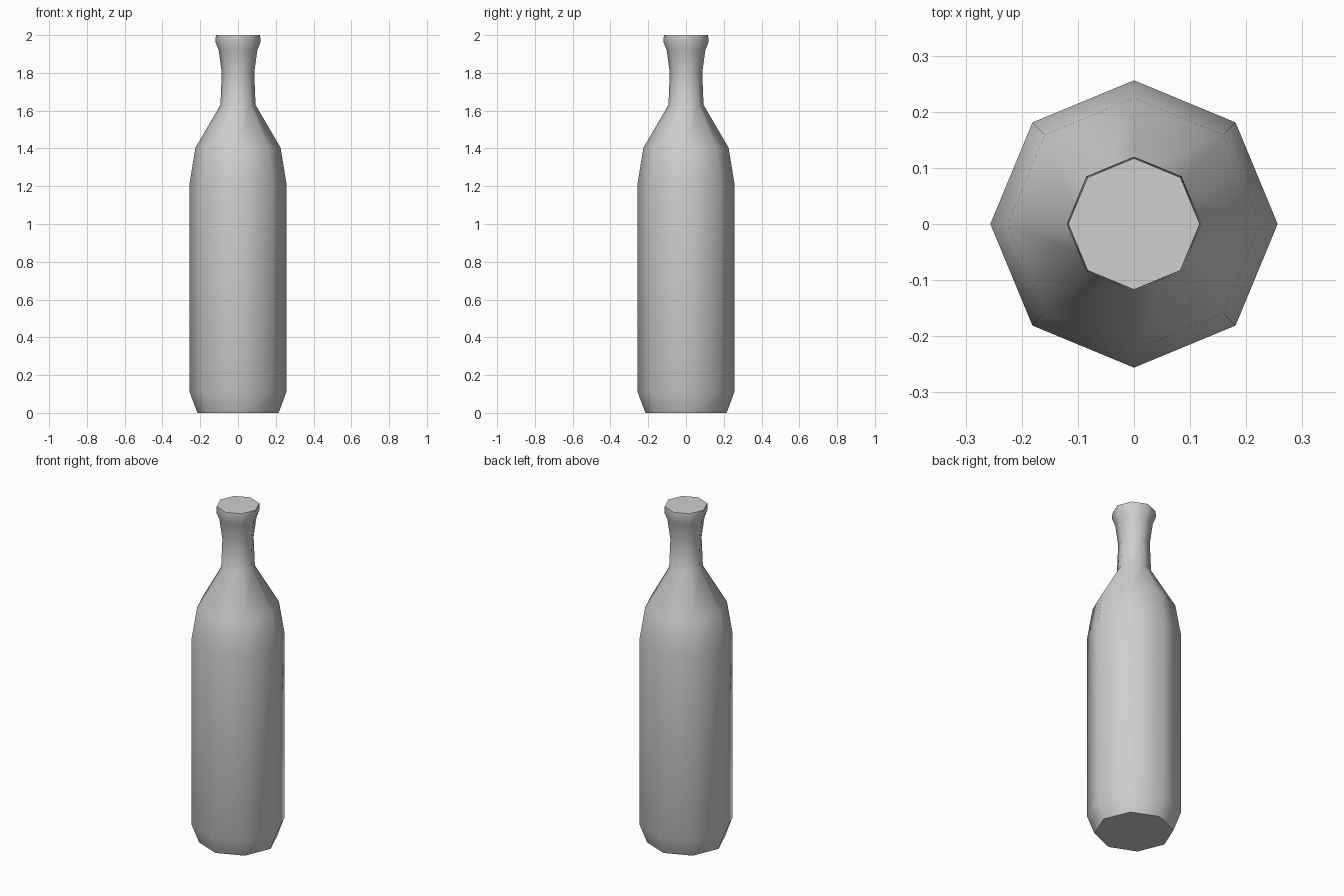
import bpy
import bmesh
from math import cos, sin, tau, radians

cube = bpy.data.objects.get("Cube")
if cube:
    bpy.data.objects.remove(cube, do_unlink=True)

SIDES = 8

# Plain grey material
grey = bpy.data.materials.new("plain_grey")
grey.use_nodes = True
colour = (0.62, 0.62, 0.62, 1)
grey.diffuse_color = colour
grey.node_tree.nodes["Principled BSDF"].inputs["Base Color"].default_value = colour

# Bottle profile from base to lip: (radius, height)
profile = [
    (0.215, 0.0),    # base
    (0.256, 0.11),   # body
    (0.256, 1.217),
    (0.225, 1.405),  # shoulder
    (0.093, 1.63),   # neck
    (0.086, 1.80),
    (0.102, 1.92),   # lip
    (0.120, 1.965),
    (0.117, 2.0),
]

# Rings with corners on the axes, bridged and capped
bm = bmesh.new()
rings = [[bm.verts.new((r * cos(tau * i / SIDES), r * sin(tau * i / SIDES), z))
          for i in range(SIDES)] for r, z in profile]
for low, high in zip(rings, rings[1:]):
    for i in range(SIDES):
        j = (i + 1) % SIDES
        bm.faces.new((low[i], low[j], high[j], high[i]))
bm.faces.new(rings[0][::-1])
bm.faces.new(rings[-1])

mesh = bpy.data.meshes.new("bottle")
bm.to_mesh(mesh)
bm.free()
mesh.materials.append(grey)
bottle = bpy.data.objects.new("bottle", mesh)
bpy.context.collection.objects.link(bottle)

# Smooth sides, crisp caps
bpy.ops.object.select_all(action='DESELECT')
bottle.select_set(True)
bpy.context.view_layer.objects.active = bottle
bpy.ops.object.shade_smooth_by_angle(angle=radians(60))
